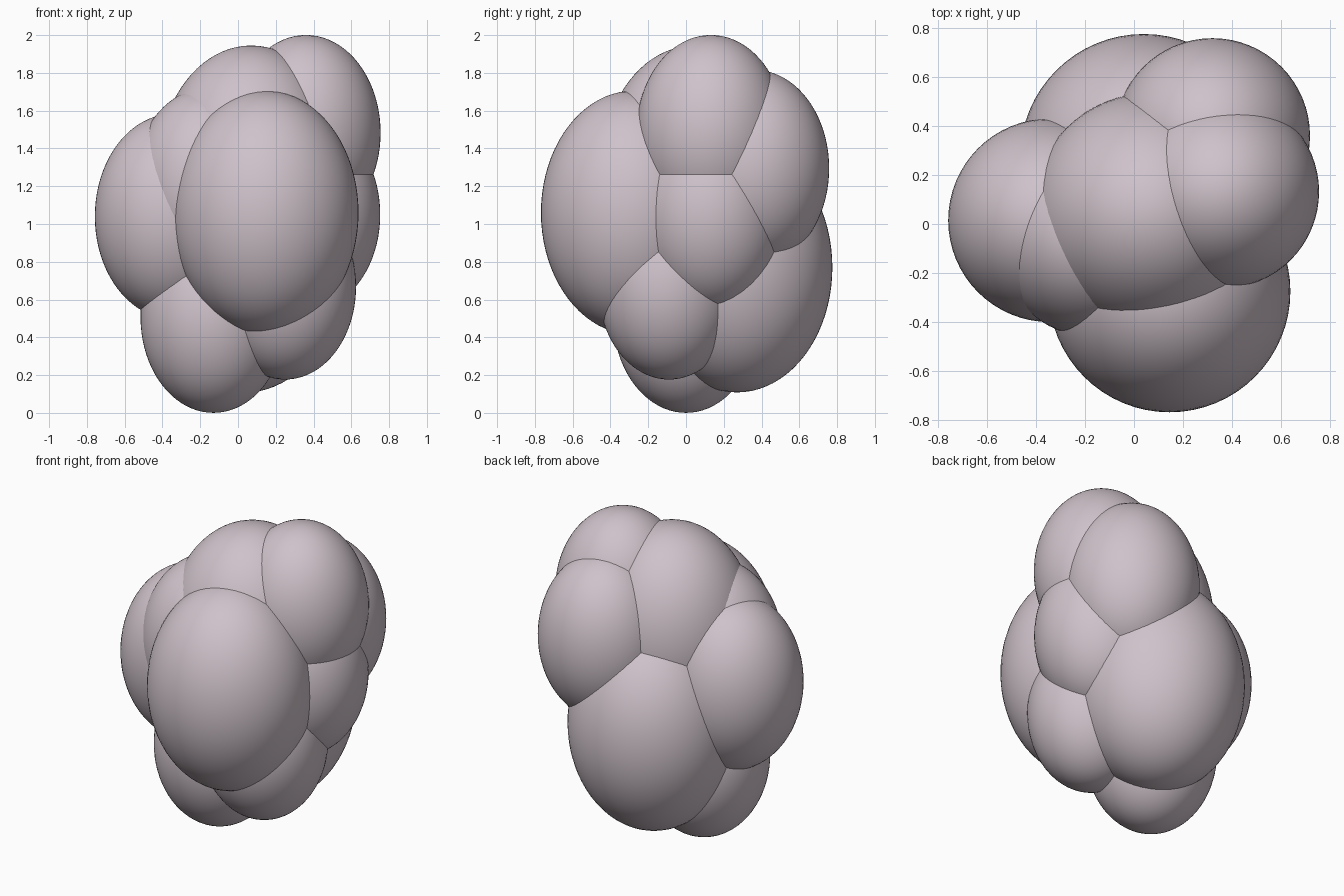
import bpy

if "Cube" in bpy.data.objects:
    bpy.data.objects.remove(bpy.data.objects["Cube"])

# Cluster of overlapping egg-shaped lobes, all stretched upward by the same ratio
STRETCH = 1.31

# soft mauve grey surface
mauve = bpy.data.materials.new("mauve_grey")
mauve.diffuse_color = (0.62, 0.54, 0.59, 1.0)
mauve.use_nodes = True
mauve.node_tree.nodes["Principled BSDF"].inputs["Base Color"].default_value = mauve.diffuse_color


def lobe(name, centre, radius):
    bpy.ops.mesh.primitive_uv_sphere_add(segments=64, ring_count=40, radius=radius, location=centre)
    ob = bpy.context.object
    ob.name = name
    ob.scale = (1, 1, STRETCH)
    bpy.ops.object.transform_apply(location=False, rotation=False, scale=True)
    bpy.ops.object.shade_smooth()
    ob.data.materials.append(mauve)


# name, centre, horizontal radius
LOBES = [
    ("front_lobe", (0.145, -0.275, 1.06), 0.493),
    ("back_lobe", (0.04, 0.27, 0.77), 0.505),
    ("top_lobe", (0.07, 0.045, 1.303), 0.49),
    ("left_lobe", (-0.343, 0.015, 1.04), 0.415),
    ("left_front_lobe", (-0.158, -0.063, 1.197), 0.40),
    ("top_right_lobe", (0.36, 0.132, 1.483), 0.395),
    ("right_lobe", (0.36, 0.132, 1.05), 0.393),
    ("back_right_lobe", (0.32, 0.36, 1.295), 0.398),
    ("bottom_lobe", (-0.13, 0.0, 0.506), 0.386),
    ("bottom_right_lobe", (0.25, -0.09, 0.668), 0.375),
]
for name, centre, radius in LOBES:
    lobe(name, centre, radius)
